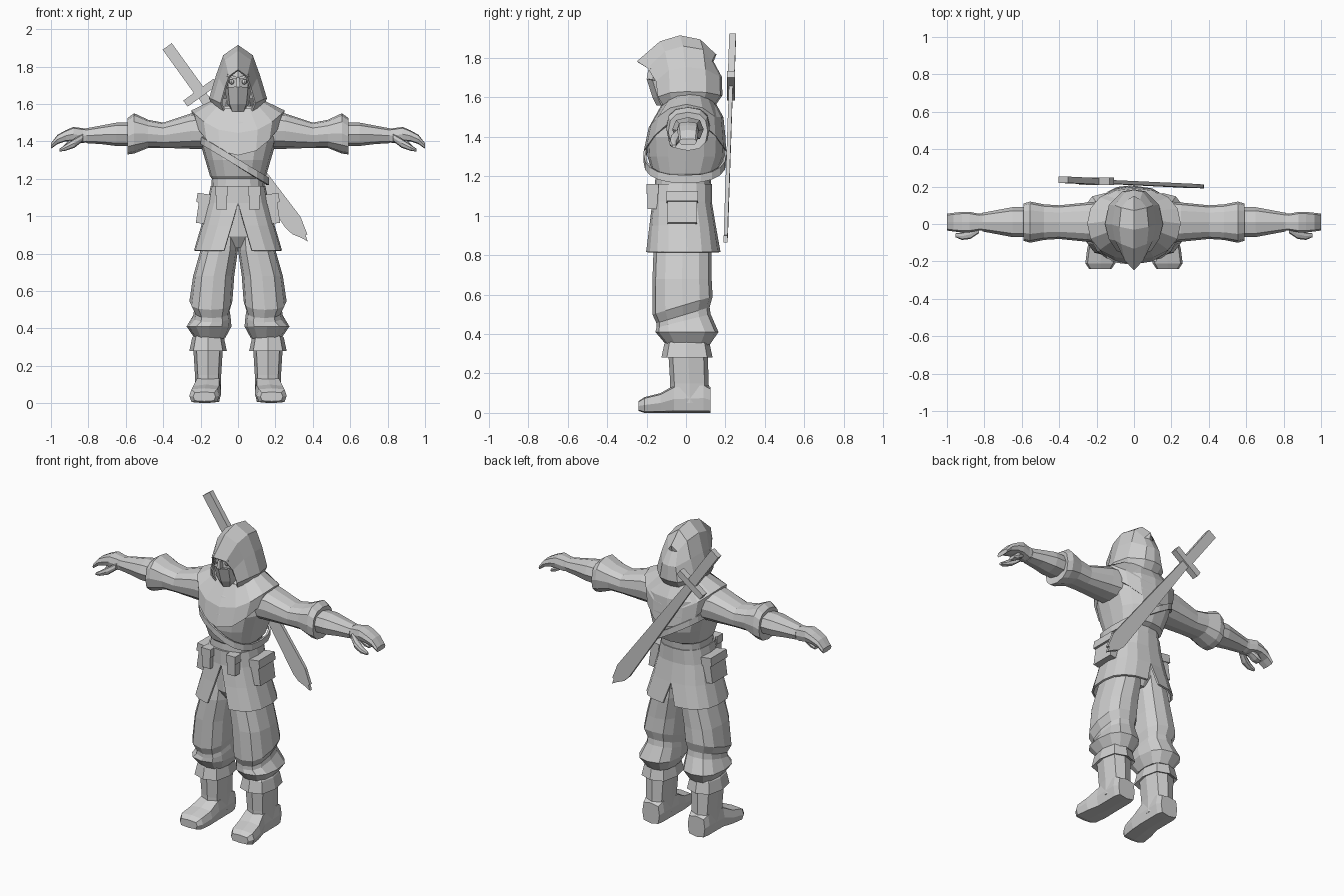
import bpy
import bmesh
from math import sin, cos, pi
from mathutils import Vector, Matrix

if "Cube" in bpy.data.objects:
    bpy.data.objects.remove(bpy.data.objects["Cube"])

grey = bpy.data.materials.new("plain grey")
grey.use_nodes = True
colour = (.62, .62, .62, 1)
grey.diffuse_color = colour
grey.node_tree.nodes["Principled BSDF"].inputs["Base Color"].default_value = colour


def finish(name, bm, mirror=False, thick=0):
    """Turn a bmesh into a named object, optionally mirrored or thickened."""
    bmesh.ops.recalc_face_normals(bm, faces=bm.faces)
    mesh = bpy.data.meshes.new(name)
    bm.to_mesh(mesh)
    bm.free()
    mesh.materials.append(grey)
    obj = bpy.data.objects.new(name, mesh)
    bpy.context.scene.collection.objects.link(obj)
    if mirror:
        obj.modifiers.new("Mirror", "MIRROR")
    if thick:
        solidify = obj.modifiers.new("Solidify", "SOLIDIFY")
        solidify.thickness = thick
        solidify.offset = 0


def skin(name, rows, closed=False, cap=False, **options):
    """Cover equal rows of points with faces."""
    bm = bmesh.new()
    verts = [[bm.verts.new(point) for point in row] for row in rows]
    count = len(rows[0])
    for lower, upper in zip(verts, verts[1:]):
        for i in range(count if closed else count - 1):
            j = (i + 1) % count
            bm.faces.new((lower[i], lower[j], upper[j], upper[i]))
    if cap:
        bm.faces.new(verts[0])
        bm.faces.new(verts[-1])
    finish(name, bm, **options)


def blend(start, end, factor):
    return start + (end - start) * factor


def rounded(value, power):
    """Raise to a power but keep the sign, which squares off a circle."""
    value = round(value, 6)
    return abs(value) ** power * (1 if value >= 0 else -1)


def oval(at, half, low, high, mid=0, droop=0, tilt=0, lean=0):
    """Cross-section at a station, as a function from angle to point."""
    def point(angle, power):
        across = mid + half * rounded(cos(angle), power)
        over = blend(low, high, (1 + rounded(sin(angle), power)) / 2)
        along = at - droop * sin(angle) ** 2 + tilt * over + lean * across
        return along, across, over
    return point


def loft(name, ovals, axis="z", sides=12, power=.8, offset=(0, 0, 0), cap=True, **options):
    rows = []
    for section in ovals:
        row = []
        for i in range(sides):
            along, across, over = section(2 * pi * i / sides, power)
            spot = {"x": (along, across, over), "y": (across, along, over),
                    "z": (across, over, along)}[axis]
            row.append(Vector(spot) + Vector(offset))
        rows.append(row)
    skin(name, rows, closed=True, cap=cap, **options)


def box(name, centre, size, turn=0, taper=1, **options):
    bm = bmesh.new()
    bmesh.ops.create_cube(bm, size=1)
    for vert in bm.verts:
        if vert.co.z > 0:
            vert.co.x *= taper
            vert.co.y *= taper
    place = Matrix.Translation(centre) @ Matrix.Rotation(turn, 4, "Y")
    bmesh.ops.transform(bm, matrix=place @ Matrix.Diagonal((*size, 1)), verts=bm.verts)
    finish(name, bm, **options)


# Boots with turned-down cuffs
boot = dict(sides=8, offset=(.16, 0, 0), mirror=True)
loft("boot_feet", [
    oval(.125, .06, 0, .13), oval(.09, .07, 0, .15), oval(-.06, .07, 0, .14),
    oval(-.13, .08, 0, .1, mid=.01), oval(-.21, .08, 0, .08, mid=.02),
    oval(-.24, .06, .01, .06, mid=.02)], axis="y", power=.45, **boot)
loft("boot_shafts", [
    oval(.05, .07, -.08, .12), oval(.15, .07, -.08, .115),
    oval(.31, .08, -.09, .11)], power=.7, **boot)
loft("boot_cuffs", [
    oval(.29, .08, -.09, .11), oval(.28, .1, -.125, .135),
    oval(.35, .085, -.11, .12), oval(.37, .07, -.09, .1)], power=.7, **boot)

# Baggy trousers, gathered above a puffed lower roll
loft("trouser_legs", [
    oval(.345, .08, -.1, .12, mid=.15), oval(.41, .12, -.155, .165, mid=.155),
    oval(.47, .1, -.15, .125, mid=.14, tilt=.25), oval(.5, .095, -.15, .12, mid=.14, tilt=.3),
    oval(.55, .115, -.17, .135, mid=.145, tilt=.3), oval(.68, .11, -.17, .13, mid=.13),
    oval(.82, .1, -.165, .13, mid=.1), oval(.98, .08, -.14, .11, mid=.08)], mirror=True)
loft("trouser_seat", [
    oval(.83, .05, -.11, .08), oval(.89, .12, -.15, .11), oval(1.08, .14, -.15, .11)])

# Coat skirt, slit at front and back
skirt = []
for section, front, back in [
        (oval(.815, .23, -.2, .17), .22, .1), (oval(.95, .19, -.18, .145), .1, 0),
        (oval(1.07, .16, -.165, .125), 0, 0), (oval(1.16, .14, -.165, .125), 0, 0)]:
    row = []
    for i in range(9):
        z, x, y = section(blend(front - pi / 2, pi / 2 - back, i / 8), .75)
        row.append((x, y, z))
    skirt.append(row)
skin("coat_skirt", skirt, mirror=True, thick=.012)

# Coat body with a strap across the chest
loft("coat_body", [
    oval(1.1, .145, -.16, .12), oval(1.2, .14, -.155, .13),
    oval(1.215, .15, -.17, .16), oval(1.3, .175, -.195, .195),
    oval(1.4, .205, -.2, .2), oval(1.5, .21, -.16, .19),
    oval(1.59, .12, -.1, .14)], sides=16)
loft("chest_strap", [
    oval(z, .18, -.21, .2, mid=-.02, lean=-.62) for z in (1.265, 1.305)],
    sides=20, cap=False, thick=.012)

# Belt pouches with flaps
box("front_pouches", (.087, -.17, 1.09), (.055, .05, .11), mirror=True)
box("front_pouch_flaps", (.087, -.17, 1.135), (.065, .06, .05), mirror=True)
box("side_pouches", (.185, -.02, 1.035), (.06, .15, .15), turn=-.14, mirror=True)
box("side_pouch_flaps", (.185, -.02, 1.095), (.07, .16, .05), turn=-.14, mirror=True)

# Sleeves, forearms and hands
arm = dict(axis="x", offset=(0, .01, 1.4), mirror=True)
loft("sleeves", [
    oval(.1, .12, -.04, .16), oval(.25, .105, -.04, .15),
    oval(.4, .09, -.035, .1), oval(.48, .095, -.035, .115),
    oval(.555, .11, -.065, .15), oval(.59, .1, -.07, .125),
    oval(.585, .07, -.03, .09)], **arm)
loft("forearms", [
    oval(.57, .08, -.025, .1), oval(.65, .08, -.025, .1),
    oval(.73, .065, -.015, .085), oval(.81, .05, -.01, .07)], sides=8, **arm)
loft("hands", [
    oval(.79, .045, 0, .065), oval(.83, .045, -.01, .07),
    oval(.88, .055, 0, .077), oval(.92, .055, 0, .06),
    oval(.965, .05, -.015, .035), oval(1, .045, -.04, -.01)], sides=8, power=.55, **arm)
loft("thumbs", [
    oval(.83, .02, 0, .04, mid=-.04), oval(.875, .025, -.035, .015, mid=-.065),
    oval(.92, .02, -.05, -.015, mid=-.075), oval(.955, .01, -.055, -.04, mid=-.07)],
    sides=8, **arm)
loft("curled_fingers", [
    oval(.86, .025, -.01, .02), oval(.9, .03, -.035, .01),
    oval(.93, .025, -.04, -.02)], sides=8, power=.6, **arm)

# Shoulder mantle and neck
loft("mantle", [
    oval(1.48, .2, -.19, .18, droop=.13), oval(1.49, .23, -.215, .205, droop=.165),
    oval(1.565, .25, -.19, .195, droop=.12), oval(1.615, .145, -.12, .15, droop=.045),
    oval(1.6, .11, -.09, .11, droop=.04)], sides=16, power=.9)
loft("neck", [oval(1.5, .1, -.08, .1), oval(1.63, .08, -.1, .1)], sides=8)

# Peaked hood: arches from the open face to the creased nape
hood = []
for top_y, top_z, wide, low_y, crease in [
        (-.245, 1.78, .09, -.14, 0), (-.13, 1.88, .13, -.08, 0), (-.03, 1.91, .15, 0, 0),
        (.07, 1.89, .13, .1, 0), (.145, 1.82, .06, .17, .03), (.15, 1.82, 0, .18, .03)]:
    hood.append([
        (0, top_y, top_z),
        (wide * .5, blend(top_y, low_y, .5) - crease, blend(top_z, 1.56, .15)),
        (wide * .75, blend(top_y, low_y, .9), blend(top_z, 1.56, .45)),
        (wide, low_y, blend(top_z, 1.56, .8)),
        (wide * .8, low_y * .8, 1.56)])
skin("hood", hood, mirror=True, thick=.01)

# Masked face
loft("face_mask", [
    oval(1.56, .04, -.15, .05), oval(1.6, .06, -.17, .05),
    oval(1.68, .07, -.2, .05, droop=-.015), oval(1.685, .06, -.17, .05)], sides=8)
loft("head", [
    oval(1.58, .05, -.13, .08), oval(1.69, .07, -.175, .1),
    oval(1.75, .07, -.17, .1), oval(1.82, .05, -.12, .08)], sides=8)
box("nose", (0, -.18, 1.715), (.024, .04, .05), taper=.6)
box("brows", (.033, -.165, 1.745), (.05, .03, .014), turn=-.3, mirror=True)
bm = bmesh.new()
bmesh.ops.create_uvsphere(bm, u_segments=8, v_segments=6, radius=.014,
                          matrix=Matrix.Translation((.034, -.158, 1.718)))
finish("eyes", bm, mirror=True)

# Sword slung across the back
guard_centre = Vector((-.2, .228, 1.66))
along_blade = Vector((.585, -.028, -.811))
across_blade = Vector((.811, 0, .585))


def sword_part(name, outline, depth):
    rows = []
    for y in (-depth / 2, depth / 2):
        middle = guard_centre + Vector((0, y, 0))
        rows.append([middle + along_blade * u + across_blade * v for u, v in outline])
    skin(name, rows, closed=True, cap=True)


def bar(start, end, half):
    return [(start, -half), (start, half), (end, half), (end, -half)]


stations = (0, .4, .85)
upper_edge = [(u, .023 + .026 * u) for u in stations]
lower_edge = [(u, -.025 - .035 * u) for u in reversed(stations)]
notched_tip = [(.95, .02), (.945, .01), (.98, 0), (.94, -.02), (.9, -.045)]
sword_part("sword_grip", bar(-.305, 0, .03), depth=.034)
sword_part("sword_guard", bar(-.02, .02, .1), depth=.04)
sword_part("sword_blade", upper_edge + notched_tip + lower_edge, depth=.02)
